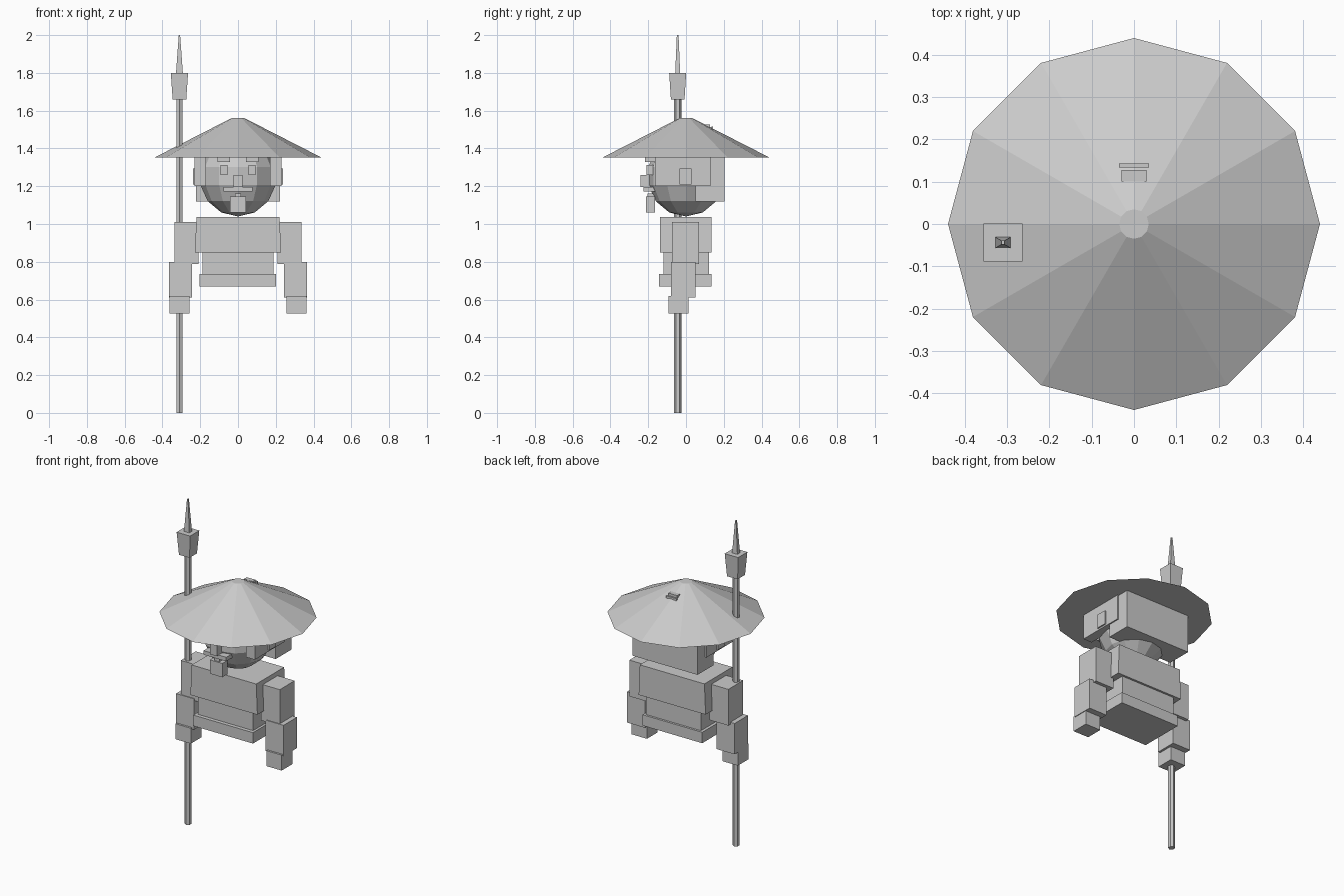
import bpy, bmesh, math

if "Cube" in bpy.data.objects:
    bpy.data.objects.remove(bpy.data.objects["Cube"])

grey = bpy.data.materials.new("plain grey")
grey.diffuse_color = (0.6, 0.6, 0.6, 1)
grey.use_nodes = True
grey.node_tree.nodes["Principled BSDF"].inputs["Base Color"].default_value = grey.diffuse_color


def finish(name, bm):
    bmesh.ops.recalc_face_normals(bm, faces=bm.faces)
    me = bpy.data.meshes.new(name)
    bm.to_mesh(me)
    bm.free()
    me.materials.append(grey)
    ob = bpy.data.objects.new(name, me)
    bpy.context.collection.objects.link(ob)
    return ob


def box(name, x, y, z, top=(1, 1)):
    """Box from (min, max) ranges; top scales the upper face about its centre."""
    bm = bmesh.new()
    bmesh.ops.create_cube(bm, size=1)
    for v in bm.verts:
        sx, sy = top if v.co.z > 0 else (1, 1)
        v.co = ((x[0] + x[1]) / 2 + v.co.x * sx * (x[1] - x[0]),
                (y[0] + y[1]) / 2 + v.co.y * sy * (y[1] - y[0]),
                (z[0] + z[1]) / 2 + v.co.z * (z[1] - z[0]))
    return finish(name, bm)


def pair(name, x, y, z):
    box("left_" + name, x, y, z)
    box("right_" + name, (-x[1], -x[0]), y, z)


def cone(name, n, r1, r2, z1, z2, x=0, y=0):
    bm = bmesh.new()
    bmesh.ops.create_cone(bm, cap_ends=True, segments=n, radius1=r1, radius2=r2, depth=z2 - z1)
    bmesh.ops.translate(bm, verts=bm.verts, vec=(x, y, (z1 + z2) / 2))
    return finish(name, bm)


# Straw hat and the topknot poking through it
cone("hat", 12, 0.44, 0.035, 1.353, 1.56)
box("topknot", (-0.03, 0.03), (0.10, 0.128), (1.36, 1.527))
box("topknot_tie", (-0.035, 0.035), (0.134, 0.143), (1.36, 1.515))

# Faceted head
bm = bmesh.new()
bmesh.ops.create_uvsphere(bm, u_segments=12, v_segments=7, radius=1)
for v in bm.verts:
    v.co = (v.co.x * 0.205, v.co.y * 0.205, 1.255 + v.co.z * 0.215)
    v.co.z = min(v.co.z, 1.40)
finish("head", bm)

# Hair: block at the back and panels at the sides
box("back_hair", (-0.222, 0.222), (0.05, 0.205), (1.12, 1.356))
pair("side_hair", (0.17, 0.23), (-0.165, 0.13), (1.20, 1.356))
pair("ear", (0.20, 0.238), (-0.035, 0.03), (1.21, 1.295))

# Face
pair("eye", (0.055, 0.092), (-0.21, -0.15), (1.26, 1.312))
pair("eyebrow", (0.043, 0.108), (-0.217, -0.15), (1.328, 1.355))
box("nose", (-0.024, 0.024), (-0.24, -0.17), (1.195, 1.26))
box("moustache", (-0.077, 0.077), (-0.225, -0.15), (1.172, 1.197))
box("soul_patch", (-0.016, 0.016), (-0.205, -0.15), (1.14, 1.162))
box("beard", (-0.042, 0.042), (-0.213, -0.163), (1.06, 1.145))

# Body
box("chest", (-0.228, 0.228), (-0.137, 0.135), (0.85, 1.037), top=(0.965, 1))
box("waist", (-0.187, 0.187), (-0.12, 0.122), (0.73, 0.855))
box("belt", (-0.205, 0.202), (-0.143, 0.135), (0.668, 0.735))

# Arms
pair("upper_arm", (0.208, 0.337), (-0.075, 0.07), (0.787, 1.01))
pair("forearm", (0.243, 0.366), (-0.08, 0.05), (0.61, 0.80))
pair("hand", (0.257, 0.362), (-0.092, 0.013), (0.525, 0.62))

# Spear
X, Y = -0.31, -0.044
cone("spear_shaft", 6, 0.019, 0.019, 0, 1.67, X, Y)
box("spear_socket", (X - 0.036, X + 0.036), (Y - 0.036, Y + 0.036), (1.66, 1.80), top=(1.27, 1.25))
box("spear_tip", (X - 0.018, X + 0.018), (Y - 0.013, Y + 0.013), (1.80, 2.0), top=(0.2, 0.35))
